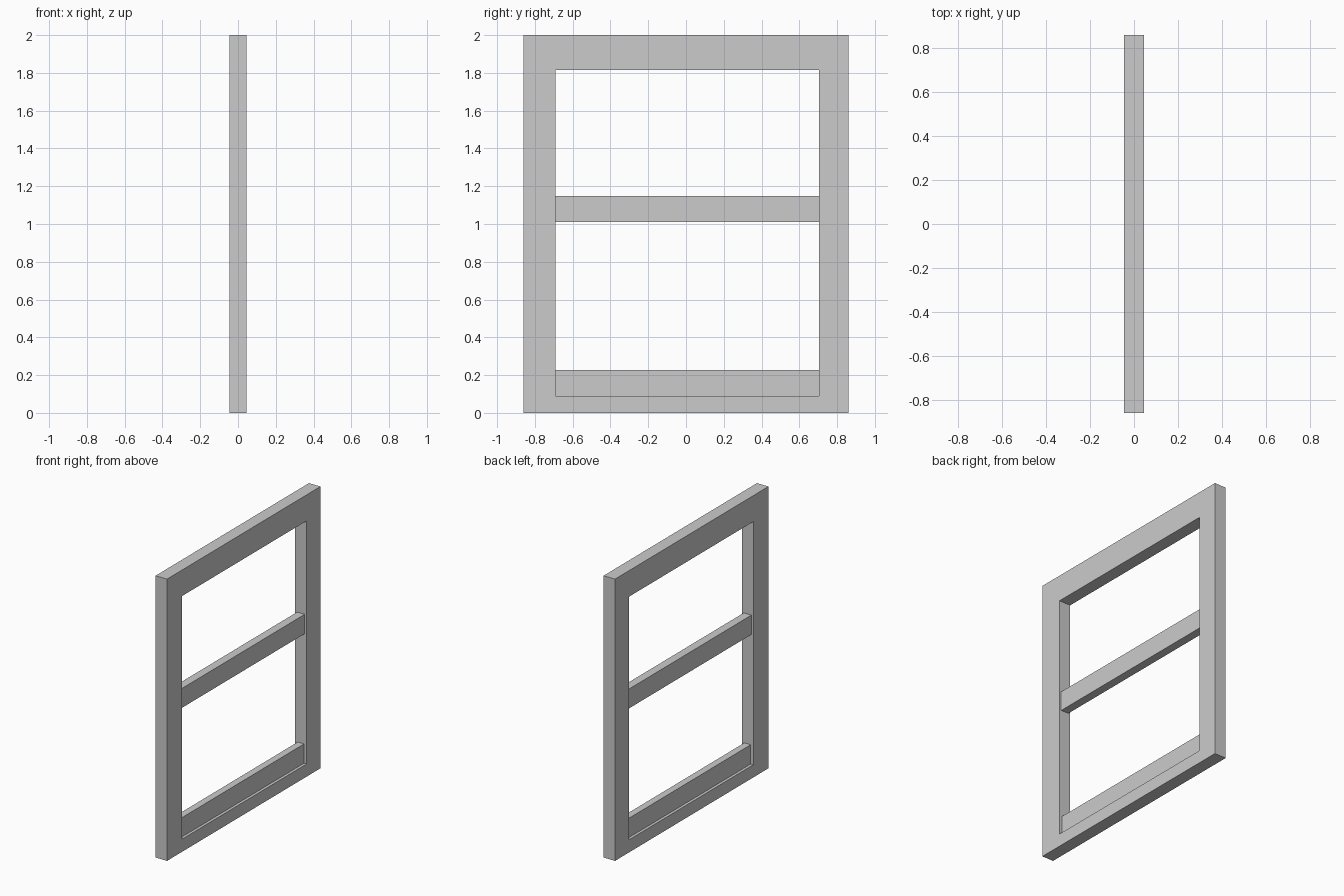
import bpy
import bmesh

if "Cube" in bpy.data.objects:
    bpy.data.objects.remove(bpy.data.objects["Cube"])

HALF_DEPTH = 0.045
OUTER = (-0.86, 0.86, 0.0, 2.0)        # y min, y max, z min, z max
OPENING = (-0.69, 0.705, 0.09, 1.815)


def add_object(name, bm):
    bmesh.ops.recalc_face_normals(bm, faces=bm.faces)
    mesh = bpy.data.meshes.new(name)
    bm.to_mesh(mesh)
    bm.free()
    obj = bpy.data.objects.new(name, mesh)
    bpy.context.collection.objects.link(obj)
    return obj


def rect_loop(bm, x, rect):
    y0, y1, z0, z1 = rect
    return [bm.verts.new((x, y, z)) for y, z in ((y0, z0), (y1, z0), (y1, z1), (y0, z1))]


def bridge(bm, a, b):
    for i in range(4):
        j = (i + 1) % 4
        bm.faces.new((a[i], a[j], b[j], b[i]))


# Outer frame: one closed ring with a rectangular opening
bm = bmesh.new()
loops = [rect_loop(bm, x, r) for x, r in (
    (-HALF_DEPTH, OUTER), (HALF_DEPTH, OUTER),
    (HALF_DEPTH, OPENING), (-HALF_DEPTH, OPENING))]
for i in range(4):
    bridge(bm, loops[i], loops[(i + 1) % 4])
add_object("window_frame", bm)


# Recessed cross rails spanning the opening
def rail(name, half_depth, z0, z1):
    bm = bmesh.new()
    rect = (OPENING[0], OPENING[1], z0, z1)
    back, front = rect_loop(bm, -half_depth, rect), rect_loop(bm, half_depth, rect)
    bridge(bm, back, front)
    bm.faces.new(back)
    bm.faces.new(front)
    add_object(name, bm)


rail("middle_rail", 0.03, 1.01, 1.148)
rail("bottom_rail", 0.025, 0.09, 0.227)
